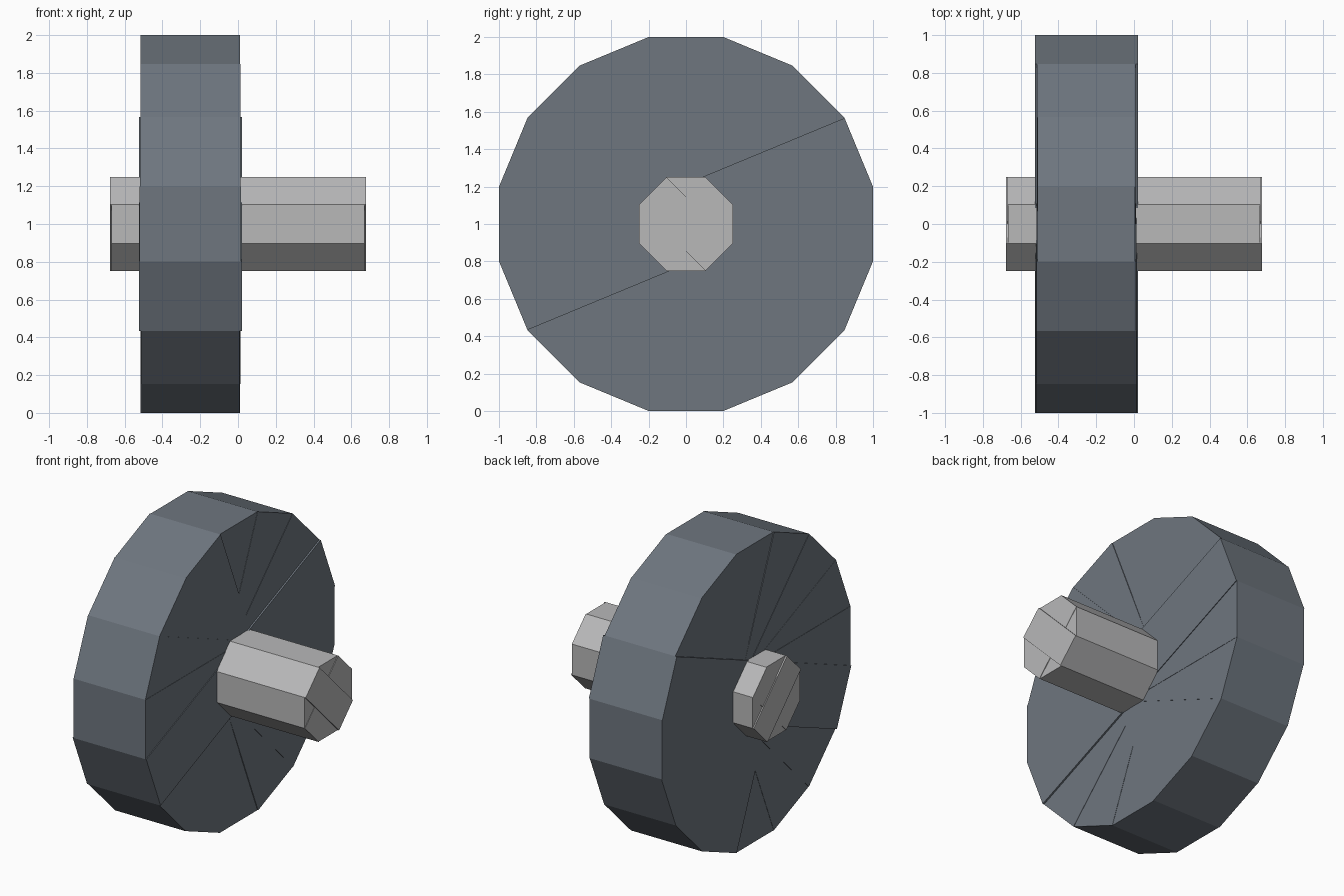
import bpy
import bmesh
from math import radians, tan, pi
from mathutils import Matrix

cube = bpy.data.objects.get("Cube")
if cube:
    bpy.data.objects.remove(cube, do_unlink=True)


def material(name, color):
    m = bpy.data.materials.new(name)
    m.use_nodes = True
    m.diffuse_color = color
    m.node_tree.nodes["Principled BSDF"].inputs["Base Color"].default_value = color
    return m


def crossed_slabs(name, radius, centre_x, half_depths, mat):
    """Round part built from overlapping slabs, fanned evenly about the x axis."""
    count = len(half_depths)
    width = 2 * radius * tan(pi / (2 * count))
    bm = bmesh.new()
    for i, half in enumerate(half_depths):
        size = Matrix.Diagonal((2 * half, 2 * radius, width, 1))
        turn = Matrix.Rotation(radians(180 * i / count), 4, 'X')
        bmesh.ops.create_cube(bm, size=1, matrix=turn @ size)
    mesh = bpy.data.meshes.new(name)
    bm.to_mesh(mesh)
    bm.free()
    mesh.materials.append(mat)
    obj = bpy.data.objects.new(name, mesh)
    obj.location = (centre_x, 0, 1)
    bpy.context.collection.objects.link(obj)


slate = material("slate grey", (0.156, 0.181, 0.212, 1))
silver = material("light grey", (0.48, 0.48, 0.485, 1))

# Sixteen-sided wheel: eight slabs, each a slightly different thickness
crossed_slabs("wheel", 1.0, -0.2525,
              [0.268, 0.2725, 0.2615, 0.2595, 0.2575, 0.2625, 0.2645, 0.266], slate)

# Eight-sided axle: four slabs
crossed_slabs("axle", 0.25, 0, [0.669, 0.671, 0.667, 0.677], silver)
